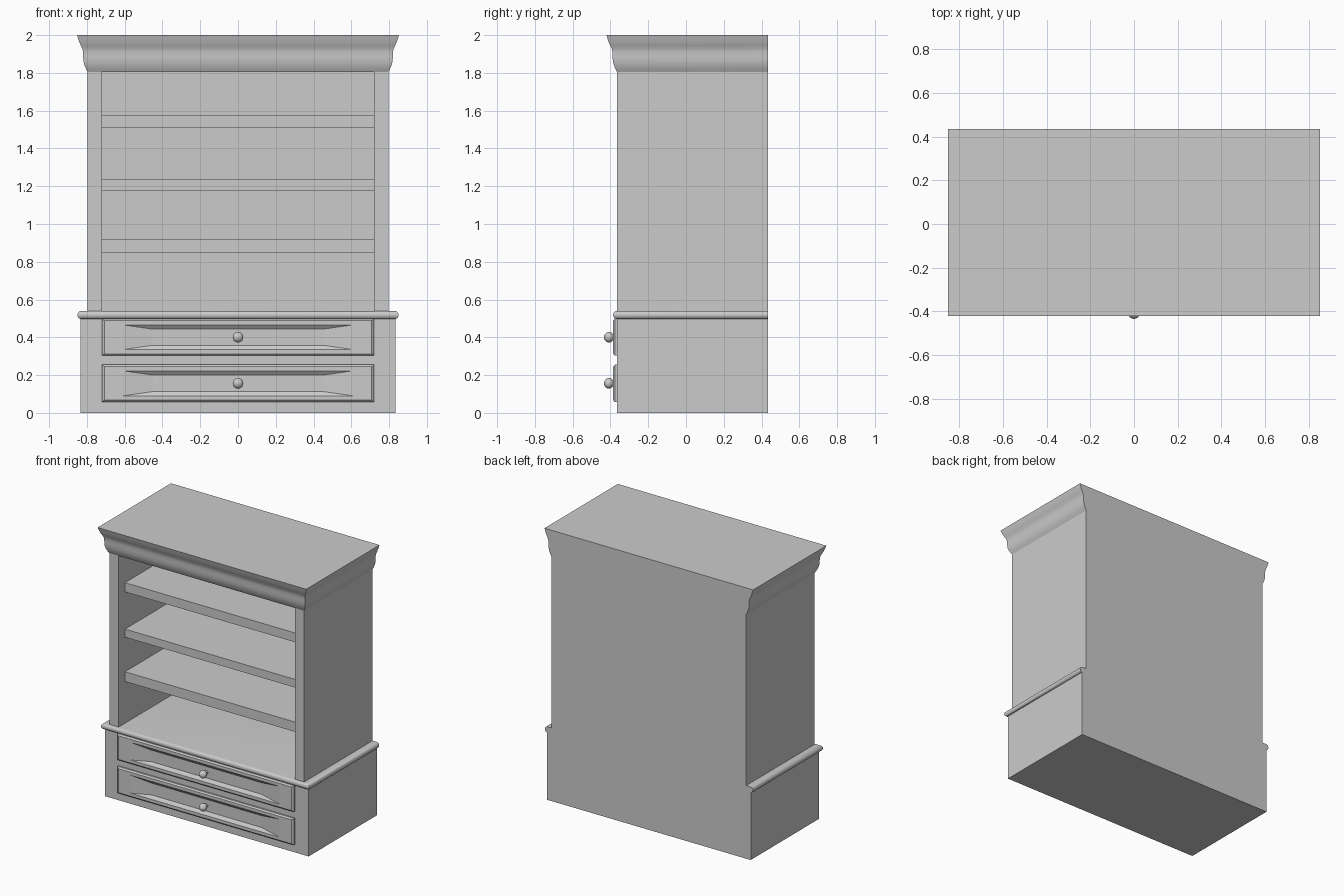
import bpy, bmesh, math

if "Cube" in bpy.data.objects:
    bpy.data.objects.remove(bpy.data.objects["Cube"])

FRONT, BACK = -0.365, 0.434     # carcass depth
SIDE, INNER = 0.796, 0.72       # upper cabinet half width, opening half width


def finish(name, bm, angle=None):
    bmesh.ops.recalc_face_normals(bm, faces=bm.faces)
    me = bpy.data.meshes.new(name)
    bm.to_mesh(me)
    bm.free()
    ob = bpy.data.objects.new(name, me)
    bpy.context.collection.objects.link(ob)
    if angle:
        bpy.ops.object.select_all(action='DESELECT')
        ob.select_set(True)
        bpy.context.view_layer.objects.active = ob
        bpy.ops.object.shade_smooth_by_angle(angle=math.radians(angle))
    return ob


def loft(name, loops, angle=None):
    """Skin a list of vertex loops and cap both ends."""
    bm = bmesh.new()
    rings = [[bm.verts.new(p) for p in loop] for loop in loops]
    for a, b in zip(rings, rings[1:]):
        n = len(a)
        for i in range(n):
            bm.faces.new((a[i], a[(i + 1) % n], b[(i + 1) % n], b[i]))
    bm.faces.new(rings[0])
    bm.faces.new(rings[-1])
    return finish(name, bm, angle)


def moulding(name, half, profile, angle=None):
    """Block flat at the back, with an (overhang, z) profile on the other three sides."""
    return loft(name, [[(-half - o, FRONT - o, z), (half + o, FRONT - o, z),
                        (half + o, BACK, z), (-half - o, BACK, z)] for o, z in profile], angle)


def box(name, x0, x1, y0, y1, z0, z1):
    return loft(name, [[(x0, y0, z), (x1, y0, z), (x1, y1, z), (x0, y1, z)] for z in (z0, z1)])


def drawer(name, z0, z1):
    """Chamfered front with a sloped recess, plus a round knob."""
    zc, h = (z0 + z1) / 2, (z1 - z0) / 2
    steps = [(INNER, h, FRONT + 0.01), (INNER, h, -0.377), (INNER - 0.012, h - 0.01, -0.386),
             (0.61, h - 0.032, -0.386), (0.45, h - 0.055, -0.368)]
    loft(name + "_front", [[(-w, y, zc - t), (w, y, zc - t), (w, y, zc + t), (-w, y, zc + t)]
                           for w, t, y in steps])
    # knob: turned profile of (radius, y)
    prof = [(0.014, -0.366), (0.013, -0.384)]
    prof += [(0.028 * math.sin(a), -0.408 - 0.026 * math.cos(a))
             for a in [math.radians(d) for d in range(150, 0, -15)]]
    prof.append((0.002, -0.434))
    loft(name + "_knob", [[(r * math.cos(i * math.tau / 24), y, zc + r * math.sin(i * math.tau / 24))
                           for i in range(24)] for r, y in prof], 40)


# base and waist moulding
moulding("base", 0.833, [(0, 0), (0, 0.5)])
waist = [(0.0, 0.497)]
waist += [(0.001 + 0.020 * math.cos(math.radians(a)), 0.5185 + 0.0215 * math.sin(math.radians(a)))
          for a in range(-75, 91, 15)]
moulding("waist_moulding", 0.829, waist, 40)

# upper cabinet
for s, side in ((-1, "left"), (1, "right")):
    x0, x1 = sorted((s * INNER, s * SIDE))
    box(side + "_side", x0, x1, FRONT, BACK, 0.535, 1.81)
box("back_panel", -INNER, INNER, BACK - 0.03, BACK, 0.535, 1.81)
for i, (z0, z1) in enumerate(((0.848, 0.92), (1.175, 1.235), (1.51, 1.578))):
    box(f"shelf_{i + 1}", -INNER, INNER, -0.29, BACK - 0.03, z0, z1)

# crown
moulding("crown", SIDE, [(0, 1.805), (0.008, 1.82), (0.016, 1.838), (0.022, 1.86), (0.024, 1.885),
                         (0.0245, 1.91), (0.028, 1.928), (0.036, 1.945), (0.044, 1.962),
                         (0.050, 1.98), (0.056, 2.0)], 40)

# drawers
drawer("lower_drawer", 0.058, 0.255)
drawer("upper_drawer", 0.303, 0.498)
